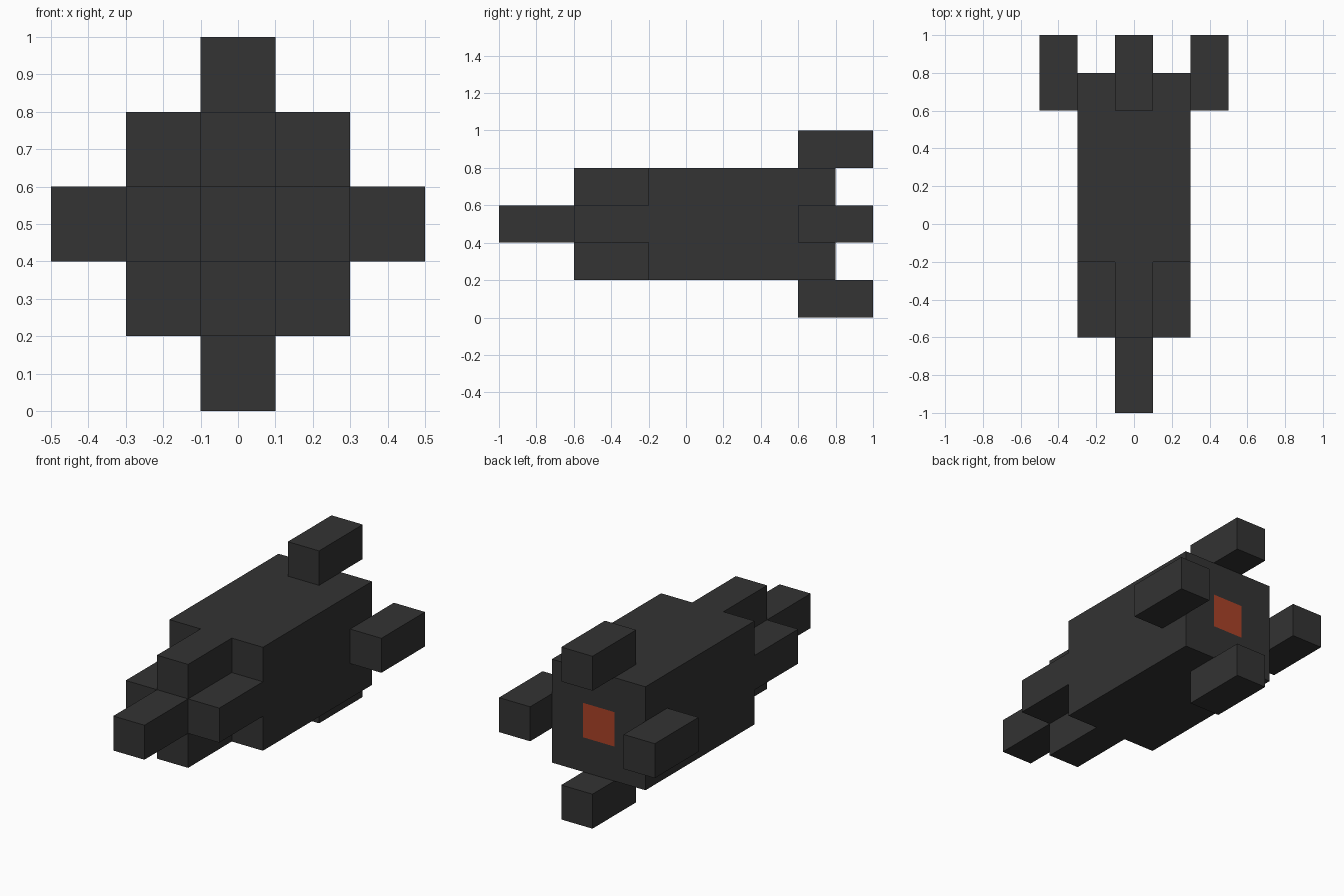
import bpy
import bmesh
import math
from mathutils import Vector, Matrix

cube = bpy.data.objects.get("Cube")
if cube:
    bpy.data.objects.remove(cube, do_unlink=True)

U = 0.2    # block size
MID = 0.5  # height of the long axis


def make_material(name, rgb):
    mat = bpy.data.materials.new(name)
    color = (*rgb, 1.0)
    mat.diffuse_color = color
    mat.use_nodes = True
    mat.node_tree.nodes["Principled BSDF"].inputs["Base Color"].default_value = color
    return mat


charcoal = make_material("charcoal", (0.033, 0.033, 0.033))
engine_orange = make_material("engine_orange", (0.40, 0.055, 0.021))


def finish(name, bm, *materials):
    mesh = bpy.data.meshes.new(name)
    bm.to_mesh(mesh)
    bm.free()
    for mat in materials:
        mesh.materials.append(mat)
    obj = bpy.data.objects.new(name, mesh)
    bpy.context.collection.objects.link(obj)


def box(center, size):
    bm = bmesh.new()
    bmesh.ops.create_cube(bm, size=1.0, matrix=Matrix.Translation(center) @ Matrix.Diagonal((*size, 1.0)))
    return bm


def extrude_front(bm, y, keep, length):
    """Pull the forward faces lying at y, chosen by keep(x, height off axis)."""
    faces = []
    for f in bm.faces:
        c = f.calc_center_median()
        if f.normal.y < -0.9 and abs(c.y - y) < 0.01 and keep(abs(c.x), abs(c.z - MID)):
            faces.append(f)
    result = bmesh.ops.extrude_face_region(bm, geom=faces)
    verts = [g for g in result["geom"] if isinstance(g, bmesh.types.BMVert)]
    bmesh.ops.translate(bm, verts=verts, vec=(0, -length, 0))
    bm.normal_update()


# Hull: a block three units wide, with a cross-shaped nose and a single spike
hull = box(Vector((0, 0.3, MID)), (3 * U, 5 * U, 3 * U))
bmesh.ops.subdivide_edges(hull, edges=hull.edges[:], cuts=2, use_grid_fill=True)
hull.normal_update()
extrude_front(hull, -0.2, lambda x, h: min(x, h) < 0.05, 2 * U)
extrude_front(hull, -0.6, lambda x, h: max(x, h) < 0.05, 2 * U)

# Engine glow: the middle square of the back
for f in hull.faces:
    c = f.calc_center_median()
    if f.normal.y > 0.9 and max(abs(c.x), abs(c.z - MID)) < 0.05:
        f.material_index = 1

bmesh.ops.dissolve_limit(hull, angle_limit=math.radians(1), verts=hull.verts[:],
                         edges=hull.edges[:], delimit={'MATERIAL'})
finish("hull", hull, charcoal, engine_orange)

# Four tail thrusters around the back
for name, dx, dz in (("top_thruster", 0, 1), ("bottom_thruster", 0, -1),
                     ("left_thruster", 1, 0), ("right_thruster", -1, 0)):
    center = Vector((dx * 2 * U, 0.8, MID + dz * 2 * U))
    finish(name, box(center, (U, 2 * U, U)), charcoal)
